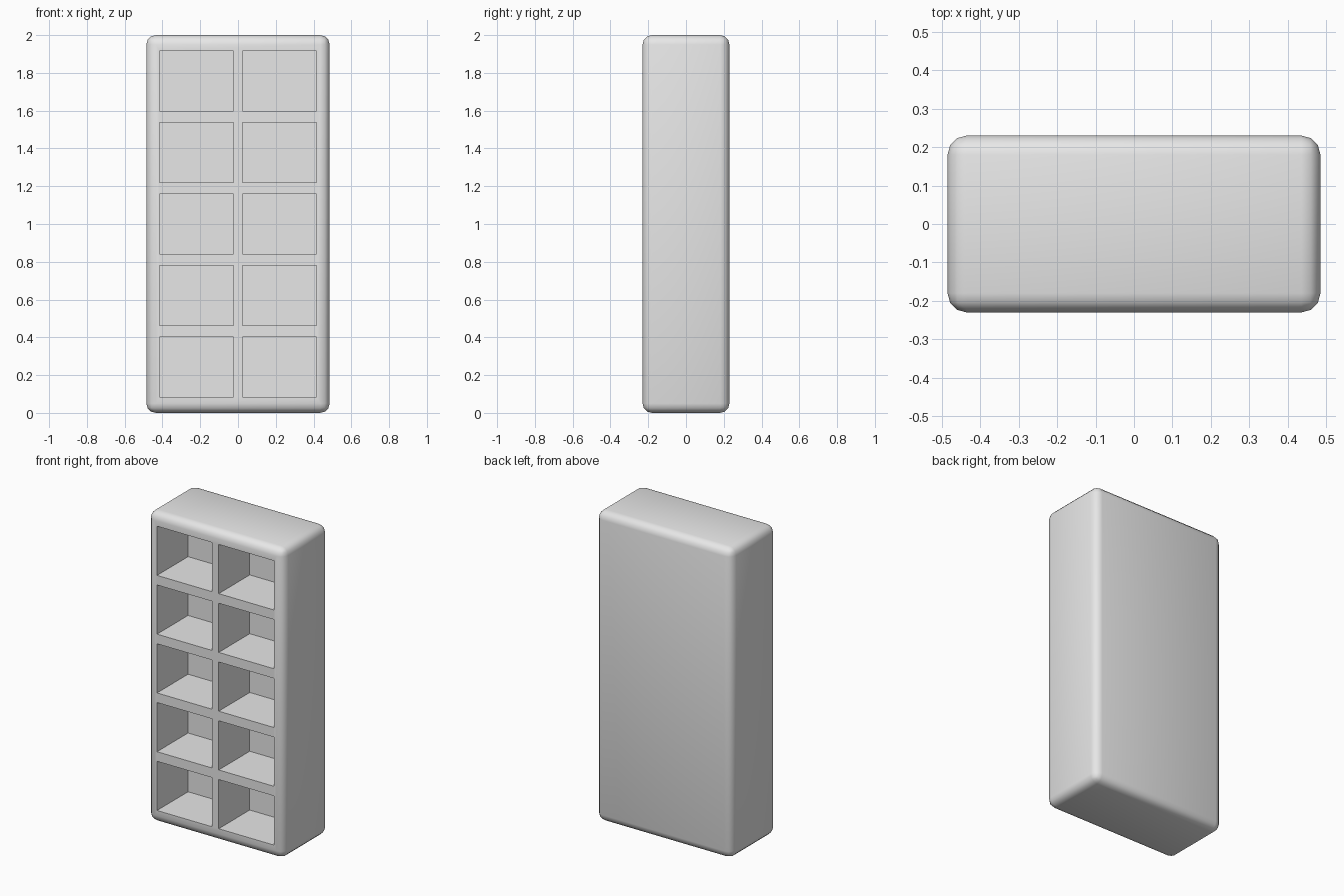
import bpy, bmesh, math
from mathutils import Matrix, Vector

if "Cube" in bpy.data.objects:
    bpy.data.objects.remove(bpy.data.objects["Cube"], do_unlink=True)

WIDTH, DEPTH, HEIGHT = 0.97, 0.46, 2.0
ROUNDING = 0.05
ROWS, CELL_W, CELL_H, CELL_D = 5, 0.393, 0.317, 0.316
COLUMN_X, ROW_PITCH = 0.22, 0.379

grey = bpy.data.materials.new("light_grey")
grey.use_nodes = True
grey.diffuse_color = (0.8, 0.8, 0.8, 1)
grey.node_tree.nodes["Principled BSDF"].inputs["Base Color"].default_value = (0.8, 0.8, 0.8, 1)


def add_box(bm, centre, size):
    matrix = Matrix.Translation(centre) @ Matrix.Diagonal(Vector(size)).to_4x4()
    bmesh.ops.create_cube(bm, size=1, matrix=matrix)


def make_object(name, bm):
    mesh = bpy.data.meshes.new(name)
    bm.to_mesh(mesh)
    bm.free()
    mesh.materials.append(grey)
    obj = bpy.data.objects.new(name, mesh)
    bpy.context.collection.objects.link(obj)
    return obj


# Rounded outer block
bm = bmesh.new()
add_box(bm, (0, 0, HEIGHT / 2), (WIDTH, DEPTH, HEIGHT))
bmesh.ops.bevel(bm, geom=bm.edges[:], offset=ROUNDING, segments=3,
                profile=0.5, affect='EDGES')
shelf = make_object("shelf_unit", bm)

# Grid of compartments, open at the front
bm = bmesh.new()
overshoot = 0.1
for row in range(ROWS):
    z = HEIGHT / 2 + (row - (ROWS - 1) / 2) * ROW_PITCH
    for side in (-1, 1):
        y = -DEPTH / 2 + (CELL_D - overshoot) / 2
        add_box(bm, (side * COLUMN_X, y, z), (CELL_W, CELL_D + overshoot, CELL_H))
cutter = make_object("compartment_cutter", bm)
cutter.hide_render = True

cut = shelf.modifiers.new("compartments", 'BOOLEAN')
cut.operation = 'DIFFERENCE'
cut.solver = 'EXACT'
cut.object = cutter

# Apply the cut, then shade the rounded edges smooth and the openings sharp
bpy.ops.object.select_all(action='DESELECT')
shelf.select_set(True)
bpy.context.view_layer.objects.active = shelf
bpy.ops.object.modifier_apply(modifier=cut.name)
bpy.data.objects.remove(cutter, do_unlink=True)
bpy.ops.object.shade_smooth_by_angle(angle=math.radians(40))
